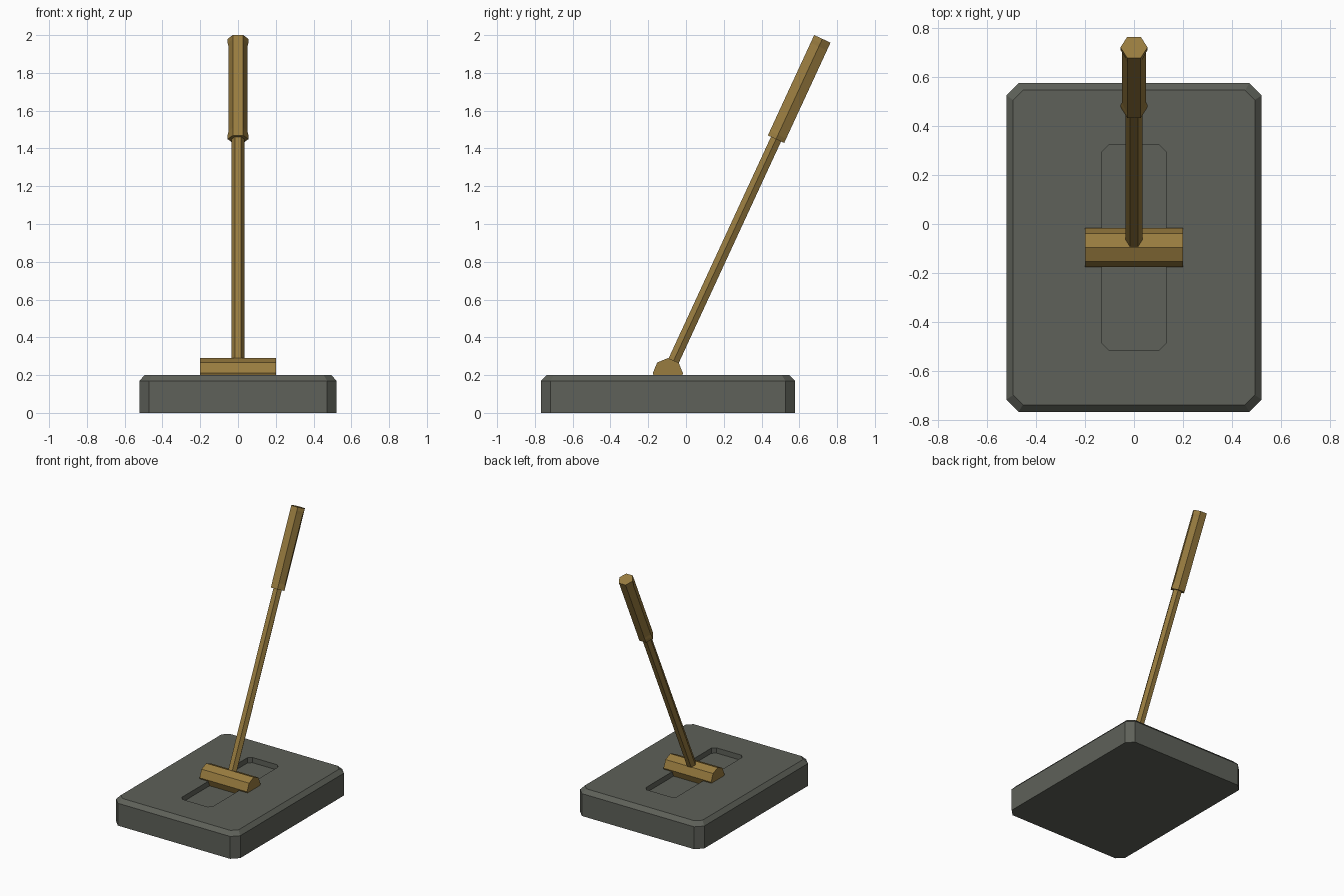
import bpy, bmesh, math
from mathutils import Matrix, Vector

if "Cube" in bpy.data.objects:
    bpy.data.objects.remove(bpy.data.objects["Cube"])

PIVOT_Y = -0.096


def material(name, rgb):
    m = bpy.data.materials.new(name)
    m.diffuse_color = (*rgb, 1)
    m.use_nodes = True
    m.node_tree.nodes["Principled BSDF"].inputs["Base Color"].default_value = m.diffuse_color
    return m


GREY = material("dark grey", (0.112, 0.119, 0.100))
BRASS = material("brass brown", (0.315, 0.200, 0.050))


def loft(name, rings, mat, matrix):
    """Join matching rings of points with quads and cap both ends."""
    bm = bmesh.new()
    loops = [[bm.verts.new(matrix @ Vector(p)) for p in ring] for ring in rings]
    n = len(loops[0])
    for a, b in zip(loops, loops[1:]):
        for i in range(n):
            j = (i + 1) % n
            bm.faces.new((a[i], a[j], b[j], b[i]))
    bm.faces.new(loops[0][::-1])
    bm.faces.new(loops[-1])
    bmesh.ops.recalc_face_normals(bm, faces=bm.faces)
    mesh = bpy.data.meshes.new(name)
    bm.to_mesh(mesh)
    bm.free()
    mesh.materials.append(mat)
    obj = bpy.data.objects.new(name, mesh)
    bpy.context.collection.objects.link(obj)
    return obj


def cut_rect(hx, hy, c, z):
    """Rectangle with chamfered corners."""
    return [(hx, -hy + c, z), (hx, hy - c, z), (hx - c, hy, z), (-hx + c, hy, z),
            (-hx, hy - c, z), (-hx, -hy + c, z), (-hx + c, -hy, z), (hx - c, -hy, z)]


def hexagon(r, z, side=None):
    """Hexagon with corners on the x axis; side overrides the x corner reach."""
    ring = [[r * math.cos(k * math.pi / 3), r * math.sin(k * math.pi / 3), z]
            for k in range(6)]
    if side:
        ring[0][0], ring[3][0] = side, -side
    return ring


# Base with bevelled top and a sunken slot
loft("base", [cut_rect(0.522, 0.672, 0.05, 0),
              cut_rect(0.522, 0.672, 0.05, 0.17),
              cut_rect(0.494, 0.643, 0.04, 0.20),
              cut_rect(0.13, 0.418, 0.025, 0.20),
              cut_rect(0.13, 0.418, 0.025, 0.16)],
     GREY, Matrix.Translation((0, PIVOT_Y, 0)))

# Octagonal pivot bar lying across the slot
pivot = Matrix.Translation((0, PIVOT_Y, 0.21))
octagon = [(math.cos(k * math.pi / 4) * 0.08, math.sin(k * math.pi / 4) * 0.08)
           for k in range(8)]
loft("pivot_bar", [[(x, y, z) for y, z in octagon] for x in (-0.2, 0.2)], BRASS, pivot)

# Leaning shaft and grip
lean = pivot @ Matrix.Rotation(math.radians(-24.8), 4, "X")
loft("lever_shaft", [hexagon(0.034, 0), hexagon(0.034, 1.40)], BRASS, lean)
loft("lever_grip", [hexagon(0.055, 1.365), hexagon(0.055, 1.39),
                    hexagon(0.055, 1.41, 0.050), hexagon(0.055, 1.905, 0.050),
                    hexagon(0.055, 1.925), hexagon(0.055, 1.95)], BRASS, lean)
